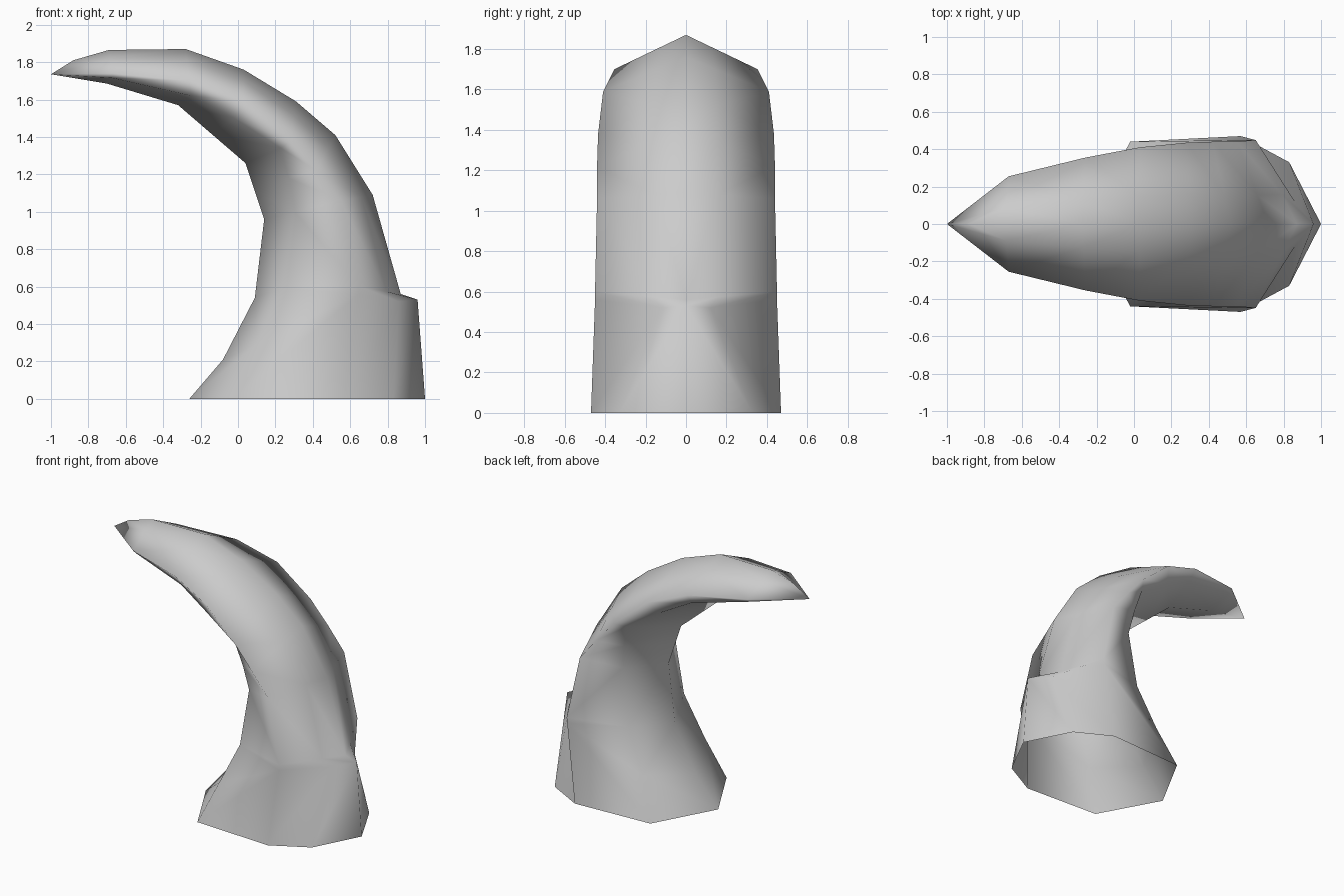
import bpy
import bmesh
from mathutils import Vector

default_cube = bpy.data.objects.get("Cube")
if default_cube:
    bpy.data.objects.remove(default_cube, do_unlink=True)


def make_material(name, colour):
    material = bpy.data.materials.new(name)
    material.use_nodes = True
    material.diffuse_color = colour
    material.node_tree.nodes["Principled BSDF"].inputs["Base Color"].default_value = colour
    return material


horn_grey = make_material("horn grey", (0.6, 0.6, 0.6, 1))


def half_ring(ridge, side, front_corner, inner, back_corner=None):
    """Half a cross-section, listed from the back ridge round to the inner edge."""
    ridge = Vector((ridge[0], 0, ridge[1]))
    inner = Vector((inner[0], 0, inner[1]))
    side = Vector(side)
    back_corner = Vector(back_corner) if back_corner else ridge.lerp(side, 0.35)
    return [ridge, back_corner, side, Vector(front_corner), inner]


# Cross-sections from the base up to the last one before the tip
sections = [
    # stepped collar at the foot
    half_ring((1, 0), (.57, .47, 0), (-.02, .44, 0), (-.26, 0), (.83, .33, 0)),
    half_ring((.96, .53), (.645, .45, .56), (.1, .36, .29), (-.08, .21), (.86, .12, .52)),
    # curved body
    half_ring((.87, .56), (.65, .45, .6), (.24, .32, .59), (.09, .54)),
    half_ring((.72, 1.09), (.55, .44, 1.06), (.3, .3, 1), (.14, .96)),
    half_ring((.52, 1.41), (.42, .44, 1.22), (.27, .33, 1.18), (.09, 1.11)),
    half_ring((.31, 1.59), (.28, .435, 1.38), (.23, .36, 1.34), (.04, 1.26)),
    half_ring((.03, 1.76), (.03, .41, 1.59), (-.02, .34, 1.5), (-.14, 1.415)),
    half_ring((-.28, 1.87), (-.26, .355, 1.7), (-.25, .3, 1.62), (-.32, 1.57)),
    half_ring((-.69, 1.865), (-.67, .255, 1.74), (-.67, .23, 1.715), (-.7, 1.685)),
]


def mirrored_loop(half):
    """Complete a half cross-section with its reflection across y = 0."""
    other_side = [Vector((p.x, -p.y, p.z)) for p in reversed(half[1:-1])]
    return half + other_side


# Skin the cross-sections into one shell, open underneath.
# The collar band is split the other way, so its step slopes down to the base.
bm = bmesh.new()
loops = [[bm.verts.new(p) for p in mirrored_loop(half)] for half in sections]
count = len(loops[0])
for band, (lower, upper) in enumerate(zip(loops, loops[1:])):
    for i in range(count):
        j = (i + 1) % count
        a, b, c, d = lower[i], lower[j], upper[j], upper[i]
        on_left = i < count // 2
        if on_left == (band == 0):
            triangles = ((a, b, d), (b, c, d))
        else:
            triangles = ((a, b, c), (a, c, d))
        for triangle in triangles:
            bm.faces.new(triangle)

# Pointed tip, with one extra point to round the ridge above it
tip = bm.verts.new((-1, 0, 1.735))
brow = bm.verts.new((-.88, 0, 1.81))
last = loops[-1]
for i in range(count):
    j = (i + 1) % count
    end = brow if 0 in (i, j) else tip
    bm.faces.new((last[i], last[j], end))
bm.faces.new((last[1], tip, brow))
bm.faces.new((last[-1], brow, tip))

bmesh.ops.recalc_face_normals(bm, faces=bm.faces)
for face in bm.faces:
    face.smooth = True

mesh = bpy.data.meshes.new("curved_horn")
bm.to_mesh(mesh)
bm.free()
mesh.materials.append(horn_grey)
horn = bpy.data.objects.new("curved_horn", mesh)
bpy.context.collection.objects.link(horn)
